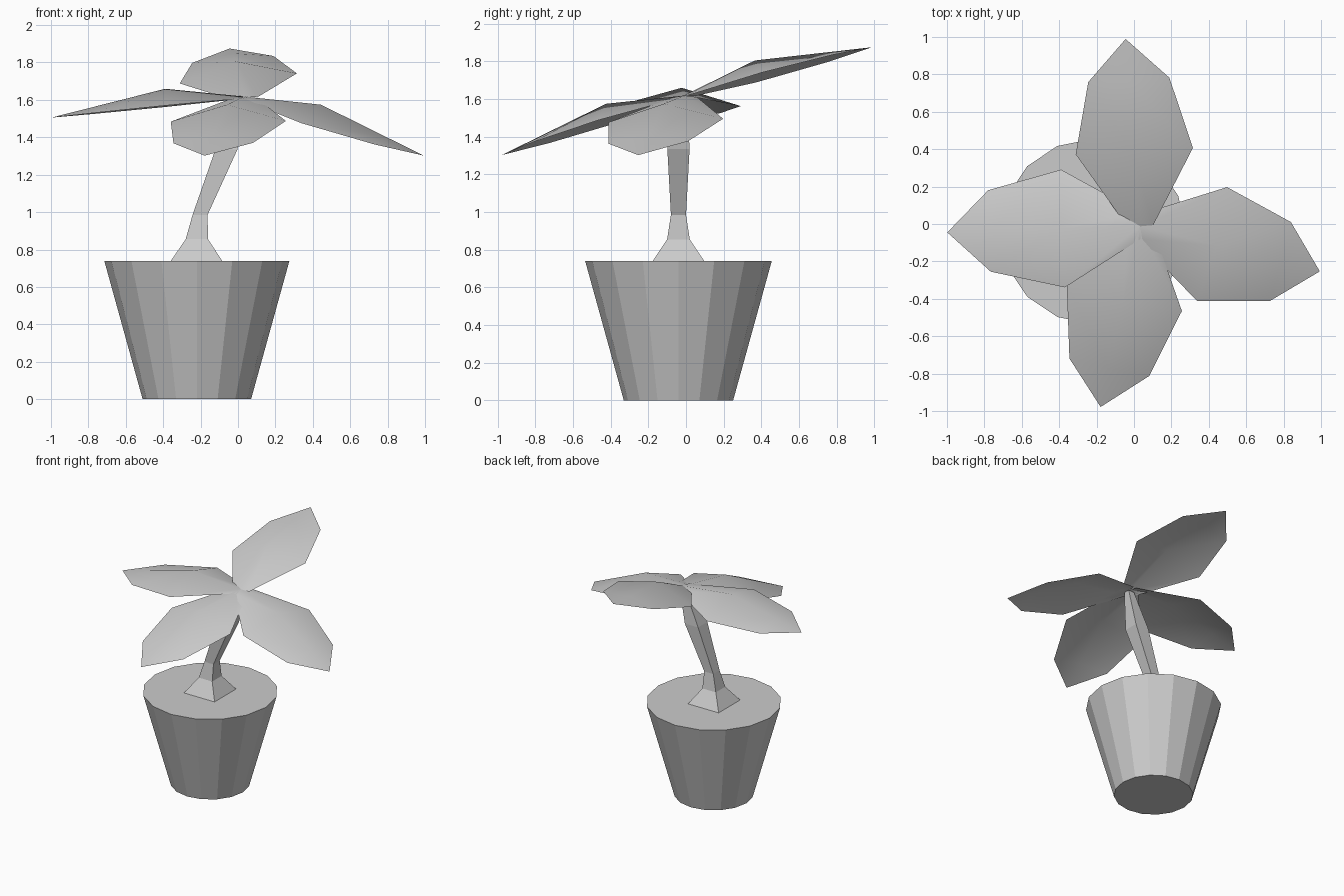
import bpy, bmesh
from mathutils import Vector, Matrix

if "Cube" in bpy.data.objects:
    bpy.data.objects.remove(bpy.data.objects["Cube"])


def make_object(name, verts, faces):
    mesh = bpy.data.meshes.new(name)
    mesh.from_pydata(verts, [], faces)
    mesh.update()
    obj = bpy.data.objects.new(name, mesh)
    bpy.context.collection.objects.link(obj)
    return obj


# Pot: plain 16-sided tapered tub with a flat soil top
bpy.ops.mesh.primitive_cone_add(vertices=16, radius1=0.29, radius2=0.495,
                                depth=0.74, location=(-0.22, -0.04, 0.37))
bpy.context.object.name = "pot"

# Stem: square rings (centre, half width) lofted up a bent path
rings = [((-0.222, -0.04, 0.74), 0.137),
         ((-0.220, -0.04, 0.855), 0.060),
         ((-0.203, -0.04, 0.985), 0.040),
         ((-0.062, -0.04, 1.335), 0.059),
         ((0.030, -0.02, 1.605), 0.025)]
verts, faces = [], []
for (x, y, z), h in rings:
    verts += [(x + sx * h, y + sy * h, z)
              for sx, sy in ((-1, -1), (1, -1), (1, 1), (-1, 1))]
for i in range(len(rings) - 1):
    for j in range(4):
        a, b = 4 * i + j, 4 * i + (j + 1) % 4
        faces.append((a, b, b + 4, a + 4))
n = len(verts)
faces += [(3, 2, 1, 0), (n - 4, n - 3, n - 2, n - 1)]
make_object("stem", verts, faces)

# Leaf template: (distance from base, half width, ridge height)
stations = [(0.0, 0.07, 0.01), (0.415, 0.315, 0.093), (0.81, 0.218, 0.034)]
leaf_length = 1.037
leaf_base = Vector((0.033, -0.01, 1.608))


def make_leaf(name, tip, side):
    """Folded leaf pointing at tip, with side as its left-hand direction."""
    ax = (Vector(tip) - leaf_base).normalized()
    az = ax.cross(Vector(side)).normalized()
    ay = az.cross(ax)
    frame = Matrix((ax, ay, az)).transposed()
    pts = []
    for d, w, h in stations:
        pts += [(d, w, 0), (d, 0, h), (d, -w, 0)]
    pts.append((leaf_length, 0, 0))
    quads = []
    for i in (0, 3):
        quads += [(i, i + 1, i + 4, i + 3), (i + 1, i + 2, i + 5, i + 4)]
    quads += [(6, 7, 9), (7, 8, 9)]
    quads = [tuple(reversed(q)) for q in quads]  # normals face up
    obj = make_object(name, [leaf_base + frame @ Vector(p) for p in pts], quads)
    obj.data.shade_smooth()


# Four drooping leaves around the stem top
make_leaf("back_leaf", (-0.045, 0.99, 1.875), (-0.625, -0.04, -0.055))
make_leaf("right_leaf", (1.0, -0.255, 1.30), (0.155, 0.605, 0.02))
make_leaf("front_leaf", (-0.18, -0.985, 1.30), (0.61, -0.13, 0.005))
make_leaf("left_leaf", (-1.0, -0.045, 1.505), (0.025, -0.625, 0.01))
